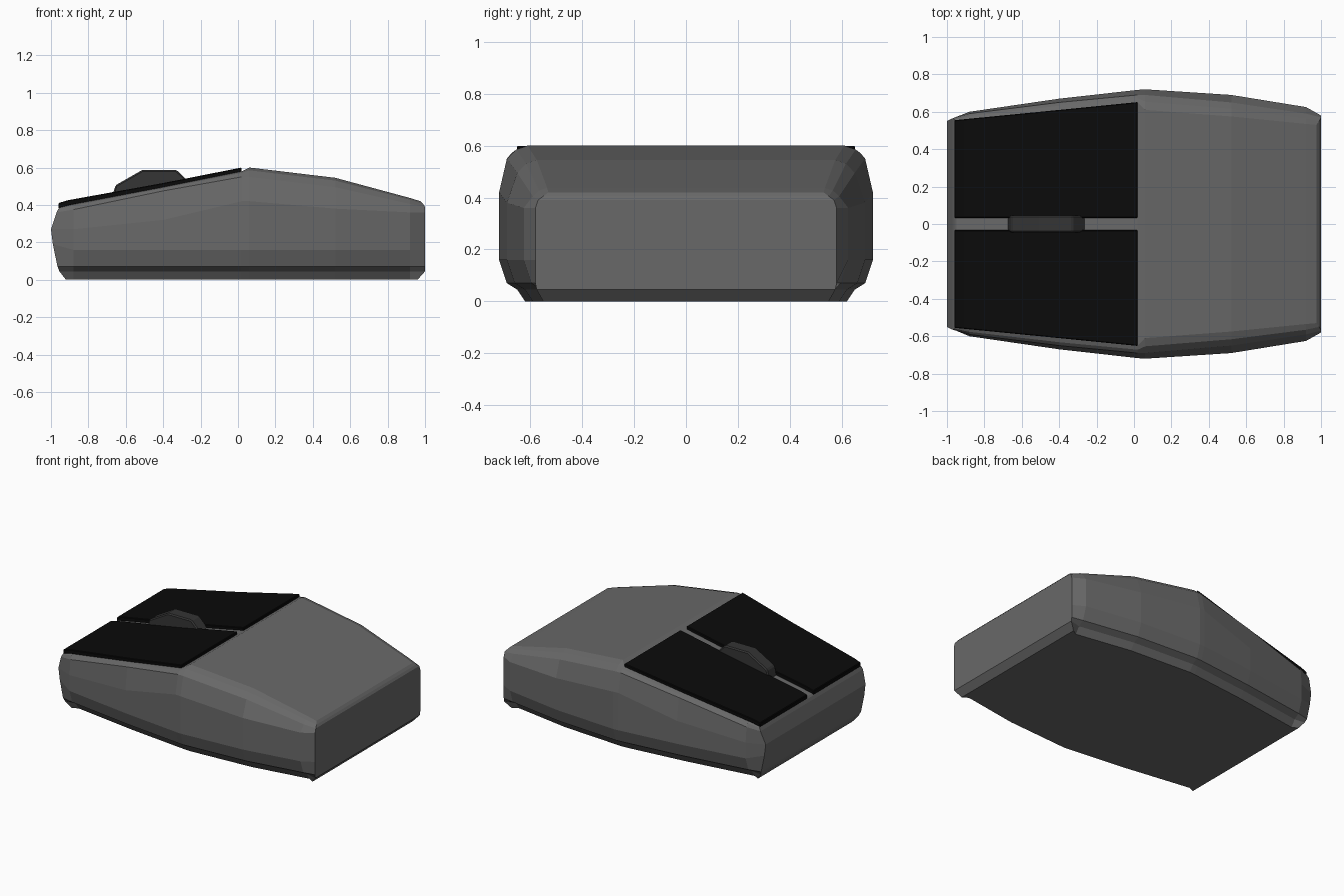
import bpy, bmesh

cube = bpy.data.objects.get("Cube")
if cube:
    bpy.data.objects.remove(cube, do_unlink=True)


def material(name, value):
    mat = bpy.data.materials.new(name)
    mat.use_nodes = True
    colour = (value, value, value, 1)
    mat.diffuse_color = colour
    mat.node_tree.nodes["Principled BSDF"].inputs["Base Color"].default_value = colour
    return mat


def finish(name, bm, mat, bevel=0):
    bmesh.ops.recalc_face_normals(bm, faces=bm.faces)
    mesh = bpy.data.meshes.new(name)
    bm.to_mesh(mesh)
    bm.free()
    mesh.materials.append(mat)
    obj = bpy.data.objects.new(name, mesh)
    bpy.context.collection.objects.link(obj)
    if bevel:
        mod = obj.modifiers.new("Bevel", "BEVEL")
        mod.width = bevel
        mod.segments = 1
    return obj


def section(x, top, top_z, edge, edge_z, side, side_z):
    """Half outline from the top edge, round the side, down to the base."""
    return [(x, top, top_z),
            (x, top + 0.55 * (edge - top), edge_z + 0.7 * (top_z - edge_z)),
            (x, edge, edge_z), (x, side, side_z), (x, side, 0.16),
            (x, side - 0.03, 0.07), (x, side - 0.07, 0.045), (x, side - 0.1, 0)]


body_grey = material("body grey", 0.14)
button_black = material("button black", 0.003)
wheel_grey = material("wheel dark grey", 0.035)

# Body: mirrored cross-sections lofted from the nose to the flat rear
nose = [(-0.95, 0.55, 0.39), (-0.96, 0.56, 0.38), (-0.97, 0.565, 0.36),
        (-1, 0.55, 0.27), (-0.99, 0.55, 0.19), (-0.965, 0.55, 0.07),
        (-0.955, 0.54, 0.045), (-0.92, 0.52, 0)]
rear = [(0.975, 0.53, 0.42), (0.99, 0.55, 0.405), (1, 0.57, 0.39),
        (1, 0.58, 0.36), (1, 0.58, 0.16), (1, 0.58, 0.07),
        (1, 0.575, 0.045), (0.96, 0.55, 0)]
rows = [nose,
        section(-0.88, 0.56, 0.405, 0.59, 0.375, 0.60, 0.27),
        section(-0.4, 0.61, 0.495, 0.65, 0.475, 0.67, 0.32),
        section(0.02, 0.65, 0.58, 0.69, 0.55, 0.717, 0.42),
        section(0.06, 0.61, 0.60, 0.69, 0.55, 0.72, 0.42),
        section(0.52, 0.575, 0.545, 0.65, 0.495, 0.69, 0.38),
        section(0.92, 0.535, 0.437, 0.59, 0.405, 0.625, 0.36),
        rear]
bm = bmesh.new()
rings = []
for row in rows:
    left = [bm.verts.new(p) for p in row]
    right = [bm.verts.new((x, -y, z)) for x, y, z in row]
    rings.append(left + right[::-1])
count = len(rings[0])
for a, b in zip(rings, rings[1:]):
    for i in range(count):
        j = (i + 1) % count
        bm.faces.new((a[i], a[j], b[j], b[i]))
for ring in (rings[0], rings[-1]):
    for i in range(count // 2 - 1):
        bm.faces.new((ring[i], ring[i + 1], ring[-2 - i], ring[-1 - i]))
finish("body", bm, body_grey)

# Two button plates following the slope of the nose
plate = [(-0.96, 0.555, 0.41), (-0.91, 0.56, 0.425),
         (-0.4, 0.61, 0.517), (0.02, 0.652, 0.60)]
for side, name in ((1, "back_button"), (-1, "front_button")):
    bm = bmesh.new()
    rings = []
    for x, outer, z in plate:
        corners = ((0.033, z), (outer, z), (outer, z - 0.03), (0.033, z - 0.03))
        rings.append([bm.verts.new((x, side * y, h)) for y, h in corners])
    for a, b in zip(rings, rings[1:]):
        for i in range(4):
            j = (i + 1) % 4
            bm.faces.new((a[i], a[j], b[j], b[i]))
    bm.faces.new(rings[0])
    bm.faces.new(rings[-1])
    finish(name, bm, button_black, 0.004)

# Faceted scroll wheel sunk into the gap between the buttons
outline = [(-0.68, 0.42), (-0.655, 0.505), (-0.51, 0.588), (-0.33, 0.588),
           (-0.26, 0.52), (-0.26, 0.4), (-0.36, 0.32), (-0.56, 0.32)]
bm = bmesh.new()
face = bm.faces.new([bm.verts.new((x, -0.046, z)) for x, z in outline])
new = bmesh.ops.extrude_face_region(bm, geom=[face])["geom"]
bmesh.ops.translate(bm, vec=(0, 0.092, 0),
                    verts=[v for v in new if isinstance(v, bmesh.types.BMVert)])
finish("scroll_wheel", bm, wheel_grey, 0.008)
